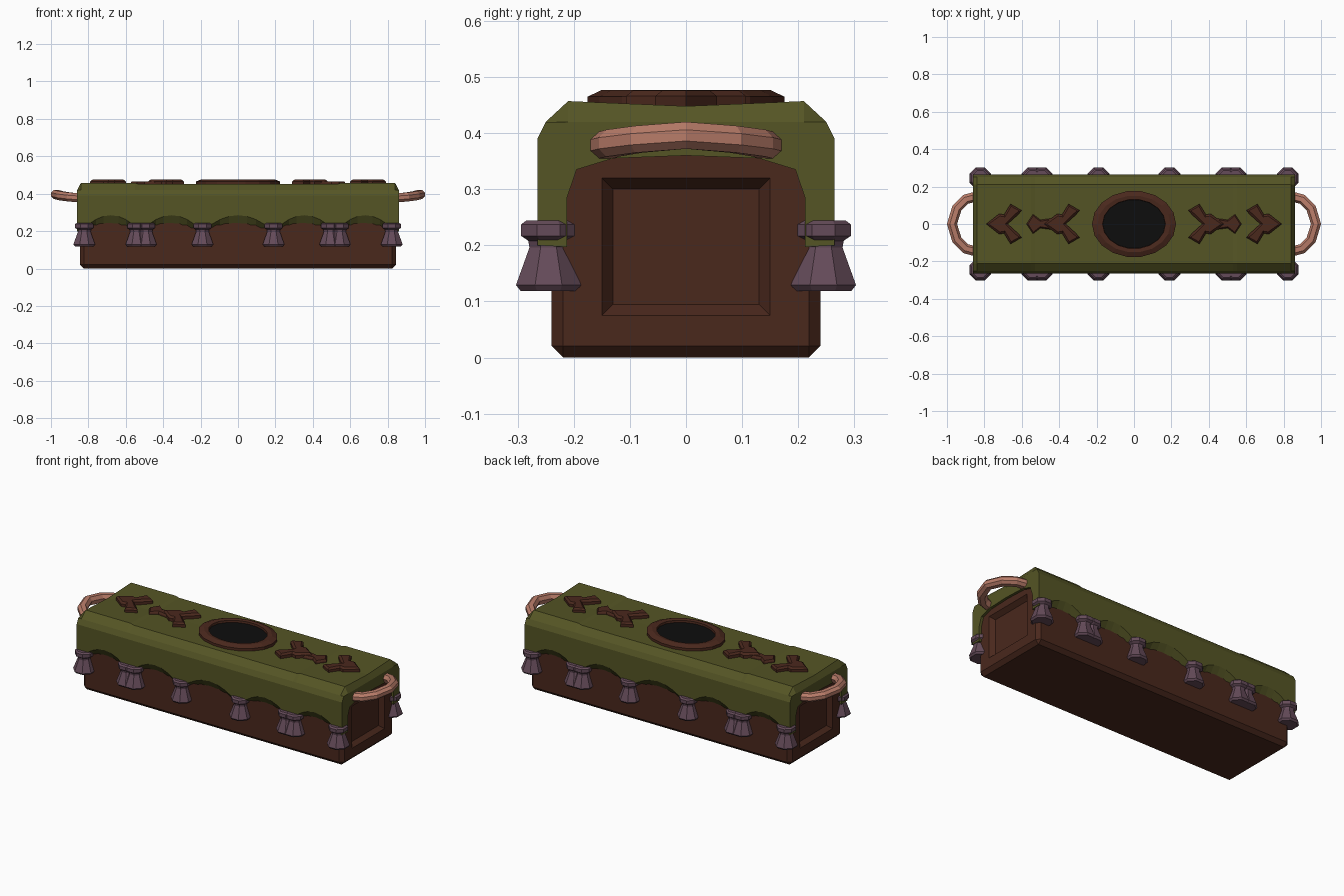
import bpy, bmesh, math
from mathutils import Vector

if "Cube" in bpy.data.objects:
    bpy.data.objects.remove(bpy.data.objects["Cube"])


def material(name, rgb):
    m = bpy.data.materials.new(name)
    m.diffuse_color = (*rgb, 1)
    m.use_nodes = True
    m.node_tree.nodes["Principled BSDF"].inputs["Base Color"].default_value = m.diffuse_color
    return m


WOOD = material("dark_wood", (0.068, 0.021, 0.012))
CLOTH = material("green_cloth", (0.09, 0.09, 0.018))
TASSEL = material("purple_thread", (0.13, 0.07, 0.10))
GRIP = material("pink_leather", (0.48, 0.20, 0.14))
BLACK = material("black_inlay", (0.004, 0.004, 0.004))


def finish(bm, name, mat):
    bmesh.ops.recalc_face_normals(bm, faces=bm.faces)
    me = bpy.data.meshes.new(name)
    bm.to_mesh(me)
    bm.free()
    me.materials.append(mat)
    ob = bpy.data.objects.new(name, me)
    bpy.context.collection.objects.link(ob)
    return ob


def loft(bm, rings, wrap=False):
    """Skin a list of closed rings; returns the vertex rings."""
    vr = [[bm.verts.new(p) for p in r] for r in rings]
    n = len(vr[0])
    pairs = list(zip(vr, vr[1:])) + ([(vr[-1], vr[0])] if wrap else [])
    for a, b in pairs:
        for i in range(n):
            j = (i + 1) % n
            bm.faces.new((a[i], a[j], b[j], b[i]))
    return vr


# chest body: chamfered box with a recessed panel at each end
bm = bmesh.new()
bmesh.ops.create_cube(bm, size=1)
for v in bm.verts:
    v.co = Vector((v.co.x * 1.69, v.co.y * 0.48, (v.co.z + 0.5) * 0.40))
bmesh.ops.bevel(bm, geom=bm.edges[:], offset=0.021, segments=1, affect='EDGES')
bm.normal_update()
ends = [f for f in bm.faces if abs(f.normal.x) > 0.99]
bmesh.ops.inset_individual(bm, faces=ends, thickness=0.06)
for f in ends:
    for v in f.verts:
        v.co.y = math.copysign(0.15, v.co.y)
        v.co.z = 0.075 if v.co.z < 0.2 else 0.32
bmesh.ops.inset_individual(bm, faces=ends, thickness=0.028, depth=-0.025)
finish(bm, "chest_body", WOOD)

# draped cloth: U section swept along x, with scalloped lower hem
ANCHORS = [-0.84, -0.52, -0.19, 0.19, 0.52, 0.84]


def hem(x):
    for a, b in zip(ANCHORS, ANCHORS[1:]):
        if a <= x <= b:
            return 0.20 + 0.085 * max(0.0, math.sin(math.pi * (x - a) / (b - a))) ** 0.9
    return 0.20


def cloth_ring(x):
    drop = 0.006 if abs(x) < 0.54 else 0
    top = 0.42 if abs(x) > 0.85 else 1
    outer = [(-0.265, hem(x)), (-0.265, 0.39), (-0.25, 0.42), (-0.21, 0.457 - drop), (0, 0.448)]
    inner = [(-0.212, 0.197), (-0.212, 0.285), (-0.195, 0.335), (-0.13, 0.355), (0, 0.36)]
    full = lambda h: h + [(-y, z) for y, z in reversed(h[:-1])]
    return [(x, y, min(z, top)) for y, z in full(outer) + full(inner)[::-1]]


stations = {-0.86, 0.86, -0.55, -0.53, 0.53, 0.55}
for a, b in zip(ANCHORS, ANCHORS[1:]):
    stations |= {round(a + (b - a) * i / 8, 4) for i in range(9)}
bm = bmesh.new()
vr = loft(bm, [cloth_ring(x) for x in sorted(stations)])
for r in (vr[0], vr[-1]):
    for i in range(8):
        bm.faces.new((r[i], r[i + 1], r[16 - i], r[17 - i]))
finish(bm, "cloth_cover", CLOTH)


# tassels along both long sides
def tassel(x, y):
    prof = [(0.040, 0.244), (0.049, 0.237), (0.049, 0.217), (0.036, 0.208),
            (0.034, 0.196), (0.058, 0.129), (0.050, 0.119)]
    bm = bmesh.new()
    k = 1 / math.cos(math.pi / 8)
    ang = [math.pi / 8 + i * math.pi / 4 for i in range(8)]
    vr = loft(bm, [[(x + k * r * math.cos(a), y + k * r * math.sin(a), z) for a in ang]
                   for r, z in prof])
    bm.faces.new(vr[0])
    bm.faces.new(vr[-1])
    finish(bm, "tassel", TASSEL)


for sx in (-1, 1):
    for sy in (-1, 1):
        for x in (0.19, 0.493, 0.543, 0.822):
            tassel(sx * x, sy * 0.245)


# carry handles: faceted arc at each end
def handle(s):
    half = [(0.845, 0.146, 0.378), (0.90, 0.132, 0.382), (0.947, 0.085, 0.389)]
    path = [Vector(p) for p in half] + [Vector((0.973, 0, 0.396))]
    path += [Vector((x, -y, z)) for x, y, z in reversed(half)]
    sect = [(-0.027, 0.004), (-0.014, 0.024), (0.012, 0.024),
            (0.027, 0.010), (0.027, -0.010), (0.012, -0.024), (-0.014, -0.024)]
    rings = []
    for i, p in enumerate(path):
        t = path[min(i + 1, 6)] - path[max(i - 1, 0)]
        n = Vector((-t.y, t.x, 0)).normalized()
        rings.append([(s * (p.x + n.x * u), p.y + n.y * u, p.z + w) for u, w in sect])
    bm = bmesh.new()
    vr = loft(bm, rings)
    bm.faces.new(vr[0])
    bm.faces.new(vr[-1])
    finish(bm, "carry_handle", GRIP)


handle(1)
handle(-1)


# oval ring and black inlay on the lid
def oval(rx, ry, z, n=18):
    return [(rx * math.cos(2 * math.pi * i / n), ry * math.sin(2 * math.pi * i / n), z)
            for i in range(n)]


bm = bmesh.new()
loft(bm, [oval(0.225, 0.178, 0.440), oval(0.225, 0.178, 0.465), oval(0.195, 0.152, 0.477),
          oval(0.168, 0.132, 0.474), oval(0.164, 0.128, 0.440)], wrap=True)
finish(bm, "oval_ring", WOOD)
bm = bmesh.new()
bm.faces.new([bm.verts.new(p) for p in oval(0.168, 0.131, 0.462)])
finish(bm, "oval_inlay", BLACK)


# carved ornaments: extruded outlines with chamfered tops
def ornament(name, outline, s, z, inset):
    bm = bmesh.new()
    f = bm.faces.new([bm.verts.new((s * x, y, 0.443)) for x, y in outline])
    ret = bmesh.ops.extrude_face_region(bm, geom=[f])
    top = [g for g in ret["geom"] if isinstance(g, bmesh.types.BMFace)]
    for v in top[0].verts:
        v.co.z = z - 0.010
    bmesh.ops.recalc_face_normals(bm, faces=bm.faces)
    bmesh.ops.inset_region(bm, faces=top, thickness=inset)
    for v in top[0].verts:
        v.co.z = z
    finish(bm, name, WOOD)


upper = [(0.72, 0.055), (0.695, 0.05), (0.66, 0.107), (0.60, 0.072), (0.625, 0.045)]
chevron = [(0.79, 0)] + upper + [(0.675, 0)] + [(x, -y) for x, y in reversed(upper)]
diamond = [(0.575, 0), (0.54, 0.052), (0.50, 0.022), (0.44, 0.03),
           (0.44, -0.03), (0.50, -0.022), (0.54, -0.052)]
for s in (-1, 1):
    ornament("outer_chevron", chevron, s, 0.476, 0.013)
    ornament("inner_chevron", [(x - 0.31, y) for x, y in chevron], s, 0.476, 0.013)
    ornament("small_diamond", diamond, s, 0.466, 0.008)
